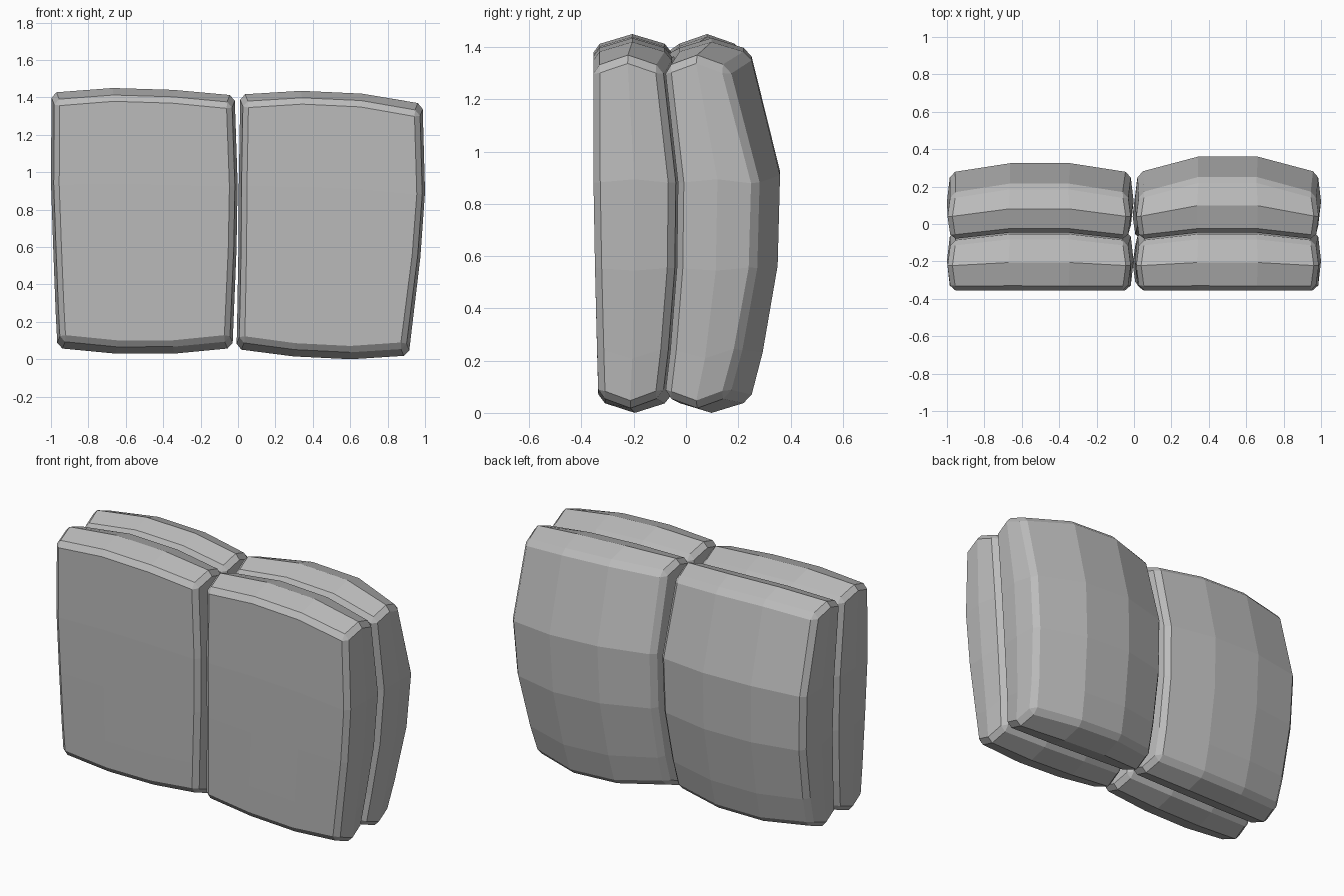
import bpy
import bmesh

cube = bpy.data.objects.get("Cube")
if cube:
    bpy.data.objects.remove(cube, do_unlink=True)

grey = bpy.data.materials.new("plain grey")
grey.use_nodes = True
colour = (0.5, 0.5, 0.5, 1)
grey.diffuse_color = colour
grey.node_tree.nodes["Principled BSDF"].inputs["Base Color"].default_value = colour

SIZE = (3, 2, 4)                        # panels across, deep, and up
ROWS = (0, 0.14, 0.39, 0.65, 1)         # height fractions
SWELL_Z = (0, 0.42, 0.92, 1, 0)         # vertical bulge per row
SWELL_X = (0, 1, 1, 0)                  # sideways bulge per column

# Outline of each column of cushions, and how far its back swells
COLUMNS = {
    "right": dict(left=(-0.965, -0.975, -0.988, -1.0, -0.997),
                  right=(-0.03, -0.022, -0.008, -0.002, -0.018),
                  bottom=(0.06, 0.03, 0.03, 0.06), top=(1.425, 1.45, 1.44, 1.41), swell=0.05),
    "left": dict(left=(-0.008, -0.004, 0.002, 0.004, 0.012),
                 right=(0.912, 0.935, 0.975, 1.0, 0.987),
                 bottom=(0.055, 0.015, 0.0, 0.02), top=(1.415, 1.435, 1.42, 1.365), swell=0.085),
}


def seam(i, k):
    """Depth of the curved seam between the front and back cushions."""
    return -0.088 + 0.035 * SWELL_X[i] + 0.05 * SWELL_Z[k]


def front_depths(i, k, swell):
    return -0.335 - 0.02 * ROWS[k] - 0.006 * SWELL_Z[k], seam(i, k) - 0.004


def back_depths(i, k, swell):
    return seam(i, k) + 0.004, 0.16 + swell * SWELL_X[i] + 0.115 * SWELL_Z[k]


def make_cushion(name, col, depths):
    bm = bmesh.new()
    verts = {}

    def corner(key):
        """Vertex for one grid position, with a ridge round the middle."""
        if key not in verts:
            i, j, k = key
            inset_x, inset_z = (0, 0) if j == 1 else (0.018, 0.045)
            x0, x1 = col["left"][k] + inset_x, col["right"][k] - inset_x
            z0, z1 = col["bottom"][i] + inset_z, col["top"][i] - inset_z
            y0, y1 = depths(i, k, col["swell"])
            verts[key] = bm.verts.new((x0 + (x1 - x0) * i / 3, y0 + (y1 - y0) * j / 2,
                                       z0 + (z1 - z0) * ROWS[k]))
        return verts[key]

    # Six gridded sides
    for axis in range(3):
        a, b = [n for n in range(3) if n != axis]
        for end in (0, SIZE[axis]):
            for u in range(SIZE[a]):
                for v in range(SIZE[b]):
                    quad = []
                    for du, dv in ((0, 0), (1, 0), (1, 1), (0, 1)):
                        key = [end] * 3
                        key[a], key[b] = u + du, v + dv
                        quad.append(corner(tuple(key)))
                    bm.faces.new(quad)
    bmesh.ops.recalc_face_normals(bm, faces=bm.faces)

    # Chamfer the twelve outer edges
    keys = {v: key for key, v in verts.items()}

    def is_outer(edge):
        p, q = (keys[v] for v in edge.verts)
        return sum(p[n] == q[n] and p[n] in (0, SIZE[n]) for n in range(3)) == 2

    outer = [e for e in bm.edges if is_outer(e)]
    bmesh.ops.bevel(bm, geom=outer, offset=0.026, segments=1, affect='EDGES',
                    clamp_overlap=True)
    mesh = bpy.data.meshes.new(name)
    bm.to_mesh(mesh)
    bm.free()
    mesh.materials.append(grey)
    bpy.context.collection.objects.link(bpy.data.objects.new(name, mesh))


# Two cushions across, two deep
for side, col in COLUMNS.items():
    make_cushion("front_" + side + "_cushion", col, front_depths)
    make_cushion("back_" + side + "_cushion", col, back_depths)
